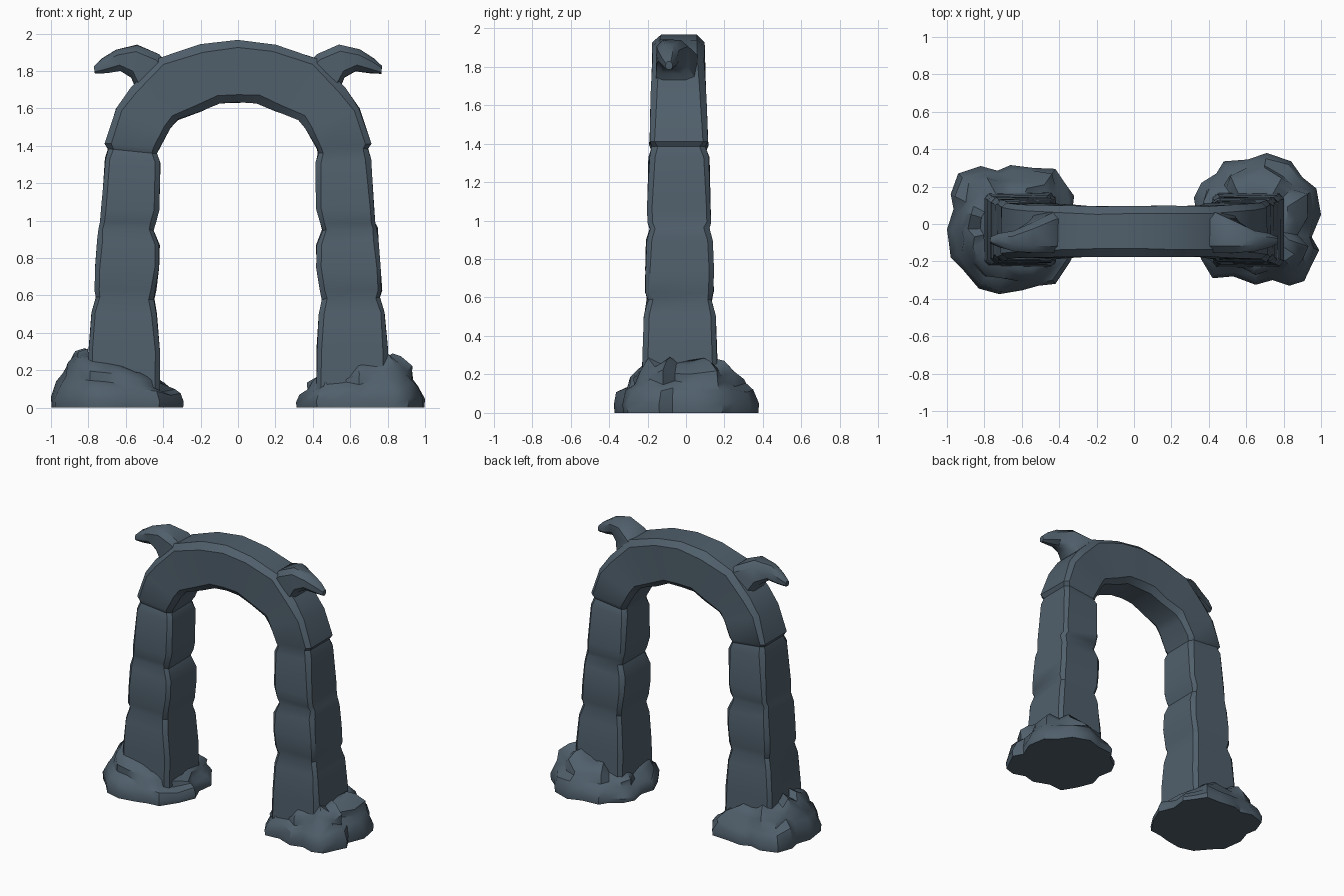
import bpy, bmesh, math, random
from mathutils import Vector

if "Cube" in bpy.data.objects:
    bpy.data.objects.remove(bpy.data.objects["Cube"])

random.seed(4)
stone = bpy.data.materials.new("slate_stone")
stone.diffuse_color = (0.08, 0.115, 0.148, 1)
stone.use_nodes = True
stone.node_tree.nodes["Principled BSDF"].inputs["Base Color"].default_value = stone.diffuse_color


def loft(name, rings, angle=35):
    """Skin a list of equal-length closed rings and cap both ends."""
    bm = bmesh.new()
    loops = [[bm.verts.new(p) for p in r] for r in rings]
    n = len(loops[0])
    for a, b in zip(loops, loops[1:]):
        for i in range(n):
            j = (i + 1) % n
            bm.faces.new((a[i], a[j], b[j], b[i]))
    bm.faces.new(loops[0][::-1])
    bm.faces.new(loops[-1])
    bmesh.ops.recalc_face_normals(bm, faces=bm.faces)
    me = bpy.data.meshes.new(name)
    bm.to_mesh(me)
    bm.free()
    me.materials.append(stone)
    ob = bpy.data.objects.new(name, me)
    bpy.context.collection.objects.link(ob)
    bpy.ops.object.select_all(action='DESELECT')
    ob.select_set(True)
    bpy.context.view_layer.objects.active = ob
    bpy.ops.object.shade_smooth_by_angle(angle=math.radians(angle))
    return ob


def section(inner, outer, y0, y1, c, jit=0.004):
    """Chamfered rectangle spanning inner-outer in xz and y0-y1 in depth."""
    a, b = Vector((inner[0], 0, inner[1])), Vector((outer[0], 0, outer[1]))
    d = (b - a).normalized() * c
    pts = [(a, y0 + c), (a + d, y0), (b - d, y0), (b, y0 + c),
           (b, y1 - c), (b - d, y1), (a + d, y1), (a, y1 - c)]
    r = lambda: random.uniform(-jit, jit)
    return [(p.x + r(), y + r(), p.z + r()) for p, y in pts]


# Arch: inner x, inner z, outer x, outer z, groove pinch (right half, foot to crown)
half = [
    (.42, .02, .80, .02, 0), (.42, .30, .80, .30, 0), (.435, .50, .785, .51, 0),
    (.45, .58, .76, .59, .014), (.44, .63, .77, .63, .002), (.42, .75, .765, .75, 0),
    (.42, .87, .75, .90, 0), (.45, .95, .745, .96, .014), (.44, .99, .735, .99, .002),
    (.42, 1.06, .73, 1.06, 0), (.415, 1.31, .71, 1.33, 0), (.43, 1.36, .695, 1.385, .014),
    (.42, 1.385, .71, 1.41, 0), (.36, 1.49, .65, 1.60, 0), (.325, 1.54, .57, 1.71, 0),
    (.20, 1.585, .42, 1.865, 0), (.10, 1.63, .20, 1.94, 0)]


def arch_ring(s, row):
    xi, zi, xo, zo, p = row
    c = .025 + .02 * max(0, zo - 1.2)
    return section((s * xi, zi), (s * xo, zo), -.232 + .03 * zo + p, .172 - .04 * zo - p, c)


rings = [arch_ring(1, r) for r in half]
rings.append(arch_ring(1, (0, 1.63, 0, 1.965, 0)))
rings += [arch_ring(-1, r) for r in reversed(half)]
loft("stone_arch", rings)

# Curled horns on both shoulders: lower x, lower z, upper x, upper z, y0, y1
horn = [(.44, 1.68, .38, 1.84, -.15, .07), (.54, 1.69, .42, 1.89, -.155, .06),
        (.57, 1.765, .54, 1.94, -.155, .01), (.63, 1.80, .65, 1.915, -.145, -.035),
        (.70, 1.79, .73, 1.865, -.125, -.05), (.765, 1.785, .77, 1.825, -.105, -.07)]
for s, side in ((1, "right"), (-1, "left")):
    loft(side + "_horn", [section((s * a, b), (s * c, d), y0, y1, min(.035, (y1 - y0) * .28), .002)
                          for a, b, c, d, y0, y1 in horn], 40)

# Rubble footings: plan outlines, stepped up in two tiers of boulders
outlines = {
    "left": [(-1, -.03), (-.965, .08), (-.98, .16), (-.94, .27), (-.82, .31), (-.73, .285),
             (-.66, .315), (-.54, .30), (-.42, .295), (-.37, .22), (-.32, .15), (-.335, .03),
             (-.29, -.08), (-.34, -.20), (-.42, -.32), (-.51, -.33), (-.60, -.355),
             (-.72, -.375), (-.83, -.345), (-.91, -.25), (-.98, -.18), (-.99, -.10)],
    "right": [(.99, -.14), (.95, -.07), (1, .05), (.975, .19), (.90, .25), (.84, .335),
              (.71, .38), (.61, .345), (.48, .335), (.44, .27), (.36, .22), (.32, .14),
              (.34, .03), (.31, -.07), (.36, -.19), (.42, -.29), (.53, -.28), (.65, -.325),
              (.74, -.30), (.83, -.33), (.91, -.305), (.95, -.22)]}
tiers = [(.99, 0), (1, .05), (.93, .125), (.83, .16), (.79, .215), (.66, .265), (.50, .28)]
for side, pts in outlines.items():
    s = 1 if side == "right" else -1
    cx, cy = s * .64, -.02
    n = len(pts)
    lobe = [random.uniform(.85, 1.12) for _ in range(n)]
    rings = []
    for k, (sc, z) in enumerate(tiers):
        ring = []
        for i, (x, y) in enumerate(pts):
            dx, dy = x - cx, y - cy
            out = s * dx / math.hypot(dx, dy)          # -1 towards the opening, 1 outward
            h = (.88 + .16 * out if out > -.3 else .83 + .4 * (out + .3)) * lobe[(i + k // 4) % n]
            f = sc * (random.uniform(.95, 1.04) if k > 1 else 1)
            if k > 2:                                   # upper boulders sit out of step
                f *= 1 + .07 * math.cos(i * 2 * math.pi * 6 / n + s)
            ring.append((cx + dx * f, cy + dy * f, z * h))
        rings.append(ring)
    loft(side + "_rubble_base", rings, 38)
